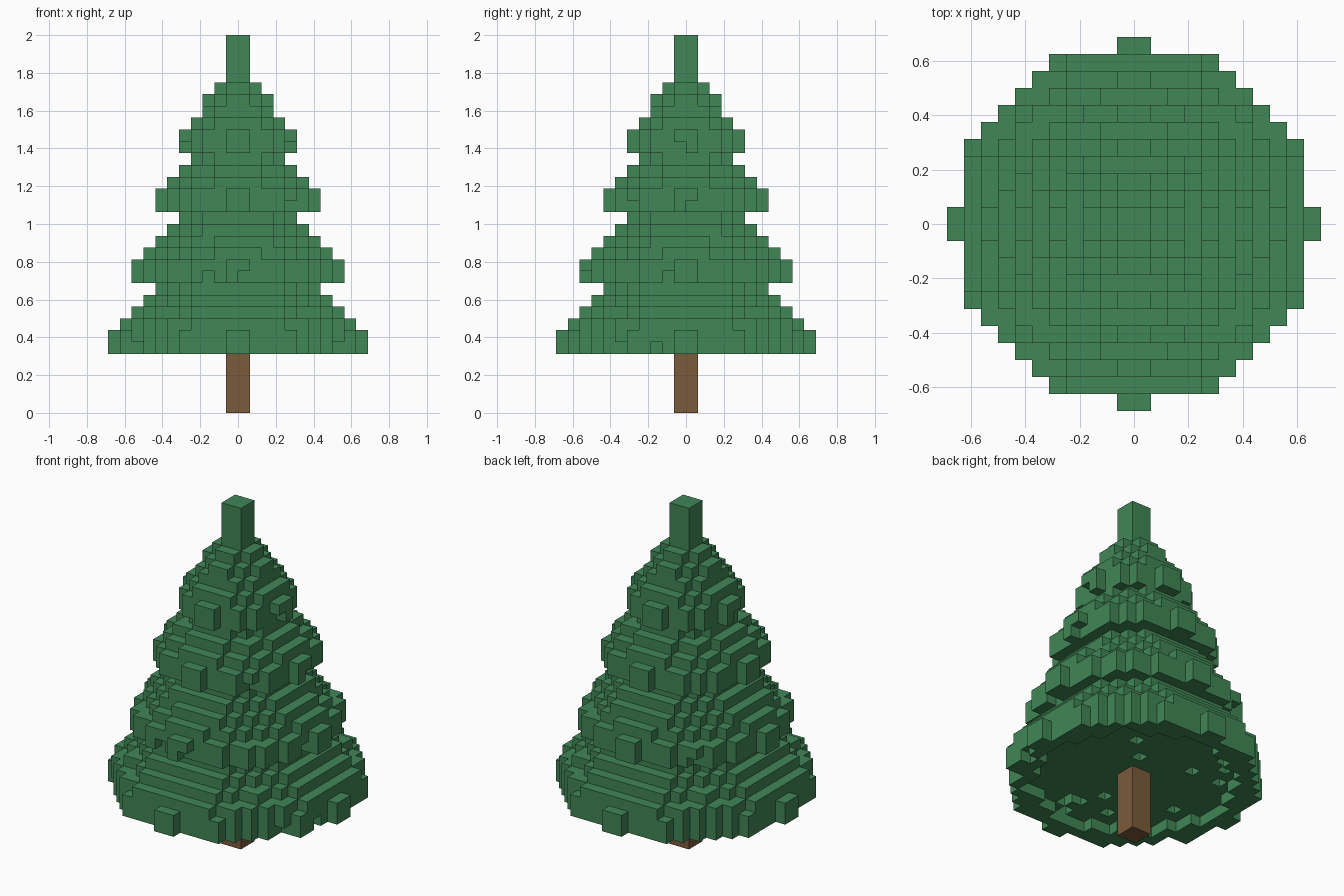
import bpy, bmesh, math, random
from mathutils import Vector

cube = bpy.data.objects.get("Cube")
if cube:
    bpy.data.objects.remove(cube, do_unlink=True)

random.seed(4)
V = 1 / 16  # edge of one block


def material(name, rgb):
    m = bpy.data.materials.new(name)
    m.use_nodes = True
    m.diffuse_color = (*rgb, 1)
    bsdf = next(n for n in m.node_tree.nodes if n.type == 'BSDF_PRINCIPLED')
    bsdf.inputs["Base Color"].default_value = (*rgb, 1)
    bsdf.inputs["Roughness"].default_value = 0.9
    return m


needle_green = material("needle_green", (0.052, 0.236, 0.092))
bark_brown = material("bark_brown", (0.195, 0.104, 0.044))

# Each part: name, first layer, radius of every layer in blocks
parts = [
    ("trunk", 0, [0.8] * 6),
    ("lowest_branches", 5, [10.53, 10.53, 10.2, 9.22, 8.3, 7.4]),
    ("lower_branches", 11, [8.53, 8.53, 7.75, 7.0, 6.2, 5.4]),
    ("upper_branches", 17, [6.53, 6.53, 5.85, 5.0, 4.2]),
    ("top_branches", 22, [4.53, 4.53, 3.9, 3.1, 2.7, 1.8]),
    ("tip", 28, [0.8] * 4),
]
LIP_LAYER, LIP_INNER = 5, 8.7  # the lowest layer is only a drooping ring

# Gaps on the front and left rims, and one on the right
gaps = {(0, -9, 11), (-3, -8, 11), (7, -2, 11), (6, 0, 17), (4, -5, 17),
        (4, -1, 22), (-5, -1, 22), (9, -3, 5), (8, -6, 5), (-9, -6, 5),
        (-3, -7, 14), (6, 2, 14)}


def disc(radius):
    """Block cells, with their distance, whose centres lie within the radius."""
    n = math.ceil(radius) + 1
    cells = [(x, y, math.hypot(x + 0.5, y + 0.5))
             for x in range(-n, n) for y in range(-n, n)]
    return [c for c in cells if c[2] <= radius]


# Fill all layers, leaving scattered gaps where an underside is exposed
filled, blocks_of = set(), {}
for name, base, radii in parts:
    blocks_of[name] = []
    for i, radius in enumerate(radii):
        z = base + i
        for x, y, dist in disc(radius):
            cell = (x, y, z)
            if cell in gaps or cell in filled:
                continue
            if name != "trunk":
                if z == LIP_LAYER and dist < LIP_INNER:
                    continue
                overhang = (x, y, z - 1) not in filled
                loose = dist < radius - 1 or (y > 0 and x < 0)
                if overhang and loose and random.random() < 0.05:
                    continue
            blocks_of[name].append(cell)
            filled.add(cell)

# The six sides of a block, as outward normal with two edge directions
SIDES = []
for axis in range(3):
    for sign in (1, -1):
        n = Vector((0, 0, 0))
        n[axis] = sign
        u = Vector((0, 0, 0))
        u[(axis + 1) % 3] = 1
        SIDES.append((n, u, n.cross(u)))


def build(name, blocks, mat):
    """One mesh made of the exposed block sides only."""
    bm = bmesh.new()
    for x, y, z in blocks:
        c = Vector((x + 0.5, y + 0.5, z + 0.5))
        for n, u, v in SIDES:
            if (x + int(n.x), y + int(n.y), z + int(n.z)) in filled:
                continue
            corners = [c + (n + a * u + b * v) / 2
                       for a, b in ((-1, -1), (1, -1), (1, 1), (-1, 1))]
            bm.faces.new([bm.verts.new(p * V) for p in corners])
    bmesh.ops.remove_doubles(bm, verts=bm.verts, dist=V / 100)
    # Join coplanar squares into clean flat panels
    bmesh.ops.dissolve_limit(bm, angle_limit=0.01, verts=bm.verts, edges=bm.edges)
    mesh = bpy.data.meshes.new(name)
    bm.to_mesh(mesh)
    bm.free()
    mesh.materials.append(mat)
    bpy.context.scene.collection.objects.link(bpy.data.objects.new(name, mesh))


for name, blocks in blocks_of.items():
    build(name, blocks, bark_brown if name == "trunk" else needle_green)
